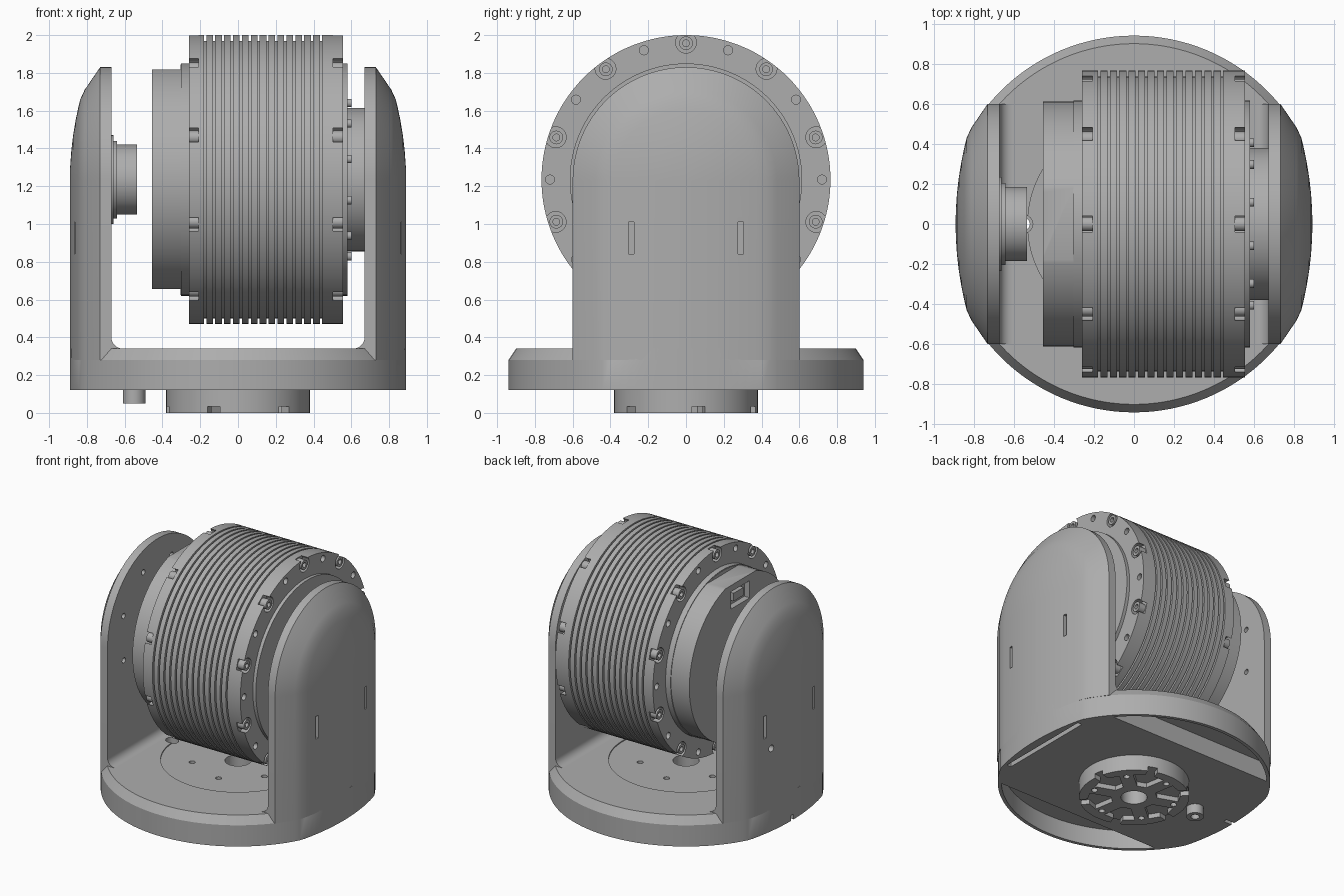
import bpy, bmesh, math
from math import sin, cos, pi, radians

if "Cube" in bpy.data.objects:
    bpy.data.objects.remove(bpy.data.objects["Cube"], do_unlink=True)

GREY = (0.42, 0.42, 0.42, 1)
metal = bpy.data.materials.new("satin_grey")
metal.use_nodes = True
metal.diffuse_color = GREY
metal.node_tree.nodes["Principled BSDF"].inputs["Base Color"].default_value = GREY

AXIS_Z = 1.235      # height of the tilt axis
ARM_R = 0.6         # half width of an arm
FLOOR = 0.34


def finish(name, bm):
    bmesh.ops.recalc_face_normals(bm, faces=bm.faces)
    mesh = bpy.data.meshes.new(name)
    bm.to_mesh(mesh)
    bm.free()
    ob = bpy.data.objects.new(name, mesh)
    bpy.context.collection.objects.link(ob)
    mesh.materials.append(metal)
    return ob


def smooth(ob):
    bpy.ops.object.select_all(action='DESELECT')
    ob.select_set(True)
    bpy.context.view_layer.objects.active = ob
    bpy.ops.object.shade_smooth_by_angle(angle=radians(30))


def lathe(bm, profile, axis='X', loc=(0, 0, 0), segs=96, closed=False):
    """Spin (radius, height) points about an axis through loc."""
    rings = []
    for r, h in profile:
        ring = []
        for i in range(1 if r == 0 else segs):
            a = 2 * pi * i / segs
            u, v = r * cos(a), r * sin(a)
            p = (h, u, v) if axis == 'X' else (u, v, h)
            ring.append(bm.verts.new([p[k] + loc[k] for k in range(3)]))
        rings.append(ring)
    pairs = list(zip(rings, rings[1:]))
    if closed:
        pairs.append((rings[-1], rings[0]))
    for a, b in pairs:
        for i in range(segs):
            j = (i + 1) % segs
            quad = [a[i % len(a)], a[j % len(a)], b[j % len(b)], b[i % len(b)]]
            bm.faces.new(list(dict.fromkeys(quad)))


def rod(bm, r, h0, h1, axis='X', loc=(0, 0, 0), segs=96):
    lathe(bm, [(0, h0), (r, h0), (r, h1), (0, h1)], axis, loc, segs)


def prism(bm, pts, z0, z1):
    low = [bm.verts.new((x, y, z0)) for x, y in pts]
    top = [bm.verts.new((x, y, z1)) for x, y in pts]
    bm.faces.new(low)
    bm.faces.new(top)
    for i in range(len(pts)):
        j = (i + 1) % len(pts)
        bm.faces.new((low[i], low[j], top[j], top[i]))


def box(bm, x0, x1, y0, y1, z0, z1):
    prism(bm, [(x0, y0), (x1, y0), (x1, y1), (x0, y1)], z0, z1)


def cut(ob, bm):
    cutter = finish("cutter", bm)
    mod = ob.modifiers.new("cut", 'BOOLEAN')
    mod.object, mod.operation, mod.solver = cutter, 'DIFFERENCE', 'EXACT'
    bpy.context.view_layer.objects.active = ob
    bpy.ops.object.modifier_apply(modifier=mod.name)
    bpy.data.objects.remove(cutter, do_unlink=True)


def around(radius, count, start=0.0):
    for k in range(count):
        a = start + 2 * pi * k / count
        yield radius * sin(a), radius * cos(a)


def bulge(y):
    return 0.89 - 0.055 * (y / 0.43) ** 2


# Round base, flattened at the sides to follow the arms
bm = bmesh.new()
rings = []
for r, z in [(0.94, 0.12), (0.94, 0.28), (0.90, FLOOR)]:
    ring = []
    for i in range(128):
        a = 2 * pi * i / 128
        x, y = r * cos(a), r * sin(a)
        if abs(y) < 0.43:
            x = math.copysign(min(abs(x), bulge(y)), x)
        ring.append(bm.verts.new((x, y, z)))
    rings.append(ring)
for a, b in zip(rings, rings[1:]):
    for i in range(128):
        j = (i + 1) % 128
        bm.faces.new((a[i], a[j], b[j], b[i]))
bm.faces.new(rings[0])
bm.faces.new(rings[-1])
base = finish("base", bm)

# Shallow floor recess, then underside hollows, bore and screw holes
bm = bmesh.new()
rod(bm, 0.53, FLOOR - 0.008, 0.4, 'Z')
cut(base, bm)
bm = bmesh.new()
half = math.acos(0.6 / 0.915)
for s in (1, -1):
    arc = [-half + 2 * half * i / 32 for i in range(33)]
    prism(bm, [(0.915 * sin(a), s * 0.915 * cos(a)) for a in arc], 0.05, 0.26)
box(bm, 0.79, 0.825, -0.38, 0.38, 0.05, 0.25)
box(bm, -0.95, -0.82, -0.015, 0.015, 0.05, 0.16)
rod(bm, 0.09, 0.05, 0.5, 'Z', segs=48)
rod(bm, 0.045, 0.05, 0.5, 'Z', (-0.55, 0, 0), 32)
for x, y in around(0.315, 6, radians(50)):
    rod(bm, 0.022, 0.2, 0.5, 'Z', (x, y, 0), 20)
cut(base, bm)
smooth(base)

# Mounting puck with fan shaped pockets, and locating peg
bm = bmesh.new()
lathe(bm, [(0.09, 0), (0.38, 0), (0.38, 0.13), (0.09, 0.13)], 'Z', closed=True)
puck = finish("mounting_puck", bm)
fan = [(0.16, -12), (0.31, -21), (0.32, -6), (0.42, -5)]
fan += [(r, -a) for r, a in reversed(fan)]
bm = bmesh.new()
for k in range(6):
    prism(bm, [(r * cos(radians(a + 10 + 60 * k)), r * sin(radians(a + 10 + 60 * k)))
               for r, a in fan], -0.1, 0.035)
for x, y in around(0.29, 6, radians(50)):
    rod(bm, 0.022, -0.1, 0.06, 'Z', (x, y, 0), 20)
cut(puck, bm)
smooth(puck)
bm = bmesh.new()
lathe(bm, [(0.03, 0.05), (0.06, 0.05), (0.06, 0.13), (0.03, 0.13)], 'Z', (-0.55, 0, 0), 32, True)
smooth(finish("locating_peg", bm))

# Domed arms, rounded at the top
section = [(r, bulge(r)) for r in (0.002, 0.08, 0.16, 0.24, 0.32, 0.38, 0.43)]
section += [(0.48, 0.812), (ARM_R, 0.73), (ARM_R, 0.67)]
for s, side in ((1, "left"), (-1, "right")):
    bm = bmesh.new()
    loops = []
    for r, x in section:
        path = [(-r, 0.28)] + [(-r * cos(pi * i / 64), AXIS_Z - 0.005 + r * sin(pi * i / 64))
                               for i in range(65)] + [(r, 0.28)]
        loops.append([bm.verts.new((s * x, y, z)) for y, z in path])
    for a, b in zip(loops, loops[1:]):
        for i in range(len(a) - 1):
            bm.faces.new((a[i], a[i + 1], b[i + 1], b[i]))
    bm.faces.new(loops[0])
    bm.faces.new(loops[-1])
    bm.faces.new([l[0] for l in loops] + [l[-1] for l in reversed(loops)])
    arm = finish(side + "_arm", bm)
    bm = bmesh.new()
    for y in (-0.29, 0.29):
        box(bm, s * 0.84, s * 0.95, y - 0.014, y + 0.014, 0.84, 1.01)
    if s < 0:
        rod(bm, 0.025, -0.95, -0.83, 'X', (0, 0.23, 0.745), 24)
        for y, z in around(0.44, 8, radians(22)):
            rod(bm, 0.02, -0.7, -0.6, 'X', (0, y, AXIS_Z + z), 20)
    cut(arm, bm)
    smooth(arm)

    # Fillet between arm and floor
    bm = bmesh.new()
    pts = [(0.68, 0.33), (0.68, 0.4)]
    pts += [(0.61 + 0.06 * cos(pi * i / 16), 0.4 - 0.06 * sin(pi * i / 16)) for i in range(9)]
    pts.append((0.61, 0.33))
    ends = [[bm.verts.new((s * x, y, z)) for x, z in pts] for y in (-ARM_R, ARM_R)]
    for e in ends:
        bm.faces.new(e)
    for i in range(len(pts)):
        j = (i + 1) % len(pts)
        bm.faces.new((ends[0][i], ends[0][j], ends[1][j], ends[1][i]))
    smooth(finish(side + "_arm_fillet", bm))

HUB = (0, 0, AXIS_Z)

# Finned drum body
bm = bmesh.new()
profile = [(0, -0.19), (0.735, -0.19)]
pitch = 0.66 / 14
for k in range(14):
    x = -0.18 + pitch * k
    profile += [(0.735, x + 0.012), (0.765, x + 0.012), (0.765, x + pitch), (0.735, x + pitch)]
profile += [(0.735, 0.49), (0, 0.49)]
lathe(bm, profile, loc=HUB, segs=128)
smooth(finish("finned_drum", bm))

# End flanges with screw pockets and socket screws
for name, x0, x1, face, d in (("outer_flange", -0.26, -0.18, -0.26, 1),
                              ("drive_flange", 0.48, 0.555, 0.555, -1)):
    bm = bmesh.new()
    rod(bm, 0.765, x0, x1, loc=HUB, segs=128)
    flange = finish(name, bm)
    bm = bmesh.new()
    for y, z in around(0.725, 10):
        rod(bm, 0.055, face - d * 0.05, face + d * 0.052, loc=(0, y, AXIS_Z + z), segs=32)
    for y, z in around(0.72, 10, pi / 10):
        rod(bm, 0.024, face - d * 0.05, face + d * 0.03, loc=(0, y, AXIS_Z + z), segs=20)
    cut(flange, bm)
    smooth(flange)
    bm = bmesh.new()
    for y, z in around(0.722, 10):
        lathe(bm, [(0, face + d * 0.025), (0.018, face + d * 0.025), (0.018, face), (0.036, face),
                   (0.036, face + d * 0.06), (0, face + d * 0.06)], loc=(0, y, AXIS_Z + z), segs=24)
    smooth(finish(name + "_screws", bm))

# Outer cap with flat top and connector socket
bm = bmesh.new()
rod(bm, 0.61, -0.455, -0.29, loc=HUB)
cap = finish("end_cap", bm)
bm = bmesh.new()
box(bm, -0.6, -0.305, -0.7, 0.7, AXIS_Z + 0.583, 2)
box(bm, -0.6, -0.305, -0.7, 0.7, 0.4, AXIS_Z - 0.58)
box(bm, -0.6, -0.41, -0.11, 0.11, 1.64, 1.77)
cut(cap, bm)
smooth(cap)
bm = bmesh.new()
box(bm, -0.44, -0.4, -0.06, 0.06, 1.675, 1.735)
finish("connector", bm)

# Step rings and drive hub
for name, r, x0, x1 in (("cap_ring", 0.615, -0.302, -0.25), ("drive_ring", 0.615, 0.55, 0.58),
                        ("drive_hub", 0.38, 0.57, 0.68)):
    bm = bmesh.new()
    rod(bm, r, x0, x1, loc=HUB)
    smooth(finish(name, bm))
bm = bmesh.new()
for y, z in around(0.42, 12, pi / 12):
    rod(bm, 0.022, 0.57, 0.6, loc=(0, y, AXIS_Z + z), segs=20)
smooth(finish("hub_screws", bm))

# Stub pivot on the opposite arm
bm = bmesh.new()
lathe(bm, [(0, -0.68), (0.235, -0.68), (0.235, -0.66), (0.205, -0.66), (0.205, -0.64),
           (0.185, -0.64), (0.185, -0.535), (0, -0.535)], loc=HUB, segs=64)
smooth(finish("pivot_stub", bm))
